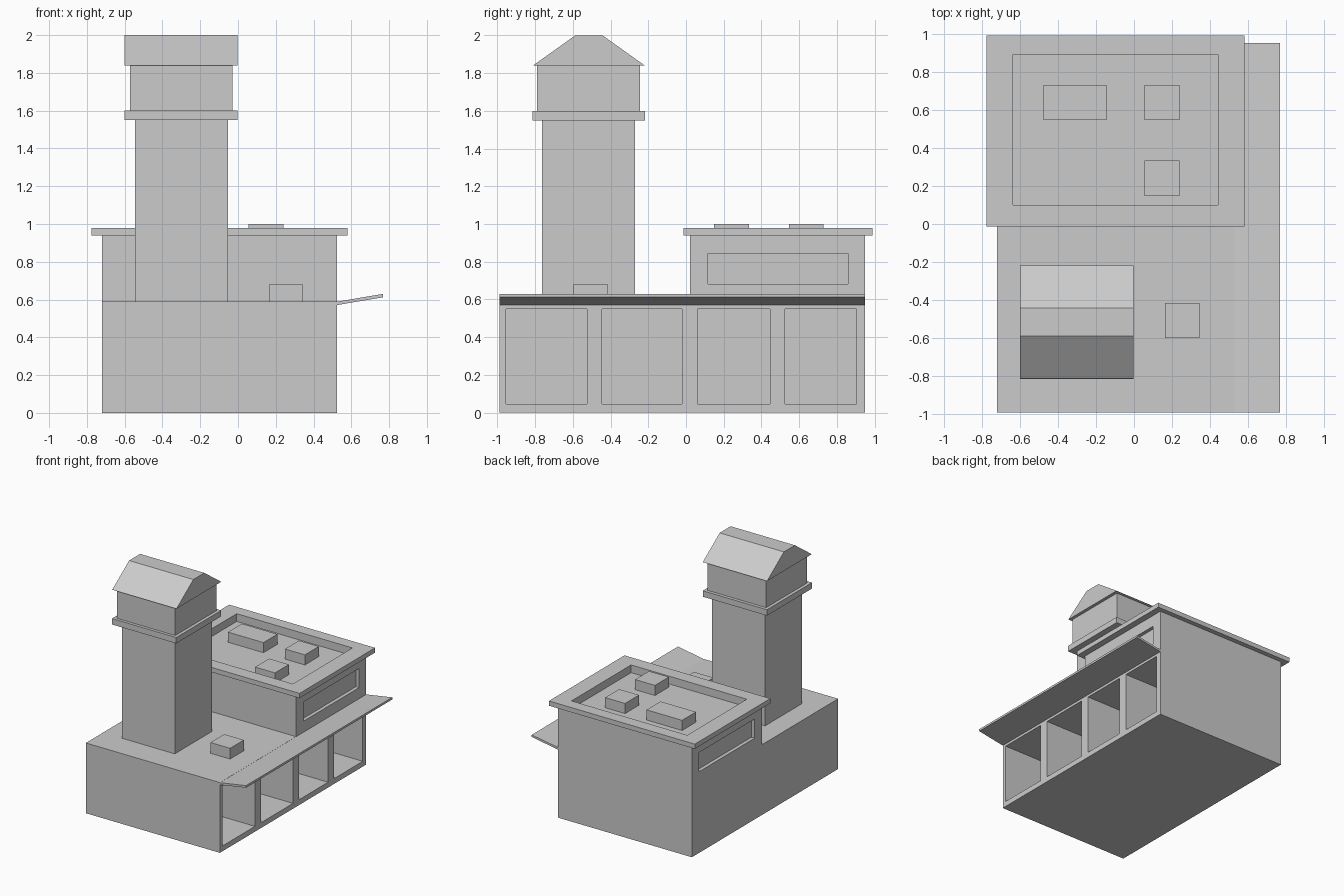
import bpy, bmesh

if "Cube" in bpy.data.objects:
    bpy.data.objects.remove(bpy.data.objects["Cube"])


def make(name, verts, faces):
    mesh = bpy.data.meshes.new(name)
    mesh.from_pydata(verts, [], faces)
    bm = bmesh.new()
    bm.from_mesh(mesh)
    bmesh.ops.recalc_face_normals(bm, faces=bm.faces)
    bm.to_mesh(mesh)
    bm.free()
    ob = bpy.data.objects.new(name, mesh)
    bpy.context.collection.objects.link(ob)
    return ob


def prism(name, profile, a, b, axis="x"):
    """Extrude a 2D profile from a to b: (y, z) along x, or (x, z) along y."""
    n = len(profile)
    place = (lambda p, t: (t, p[0], p[1])) if axis == "x" else (lambda p, t: (p[0], t, p[1]))
    verts = [place(p, t) for t in (a, b) for p in profile]
    faces = [tuple(range(n)), tuple(range(n, 2 * n))]
    faces += [(i, (i + 1) % n, n + (i + 1) % n, n + i) for i in range(n)]
    return make(name, verts, faces)


def box(name, x, y, z):
    return prism(name, [(y[0], z[0]), (y[1], z[0]), (y[1], z[1]), (y[0], z[1])], *x)


def cut(target, cutter):
    mod = target.modifiers.new("cut_" + cutter.name, "BOOLEAN")
    mod.operation = "DIFFERENCE"
    mod.solver = "EXACT"
    mod.object = cutter
    cutter.hide_render = True
    cutter.hide_set(True)


# stepped building: low front wing and taller rear block
body = prism("building_body", [(-0.99, 0), (0.95, 0), (0.95, 0.94), (0.02, 0.94),
                               (0.02, 0.59), (-0.99, 0.59)], -0.72, 0.525)

# rear roof slab with overhang and sunken centre
slab = box("roof_slab", (-0.775, 0.58), (-0.012, 0.99), (0.94, 0.98))
recess = box("roof_recess_cutter", (-0.635, 0.44), (0.10, 0.89), (0.915, 1.1))
cut(body, recess)
cut(slab, recess)

# four loading bays on the right side
for i, y in enumerate([(-0.955, -0.525), (-0.445, -0.02), (0.06, 0.445), (0.525, 0.905)]):
    cut(body, box(f"bay_cutter_{i + 1}", (-0.1, 0.7), y, (0.045, 0.55)))

# long shallow windows on both sides of the rear block
for side, x in (("left", (-0.8, -0.69)), ("right", (0.495, 0.6))):
    cut(body, box(f"window_cutter_{side}", x, (0.117, 0.858), (0.682, 0.843)))

# rooftop vents
vents = {
    "wide_roof_vent": ((-0.475, -0.145), (0.545, 0.73), (0.915, 1.0)),
    "rear_roof_vent": ((0.055, 0.24), (0.545, 0.73), (0.915, 1.0)),
    "front_roof_vent": ((0.055, 0.24), (0.148, 0.333), (0.915, 1.0)),
    "deck_vent": ((0.163, 0.345), (-0.598, -0.415), (0.59, 0.68)),
}
for name, dims in vents.items():
    box(name, *dims)

# upturned awning over the bays
prism("bay_awning", [(0.525, 0.571), (0.768, 0.612), (0.768, 0.63), (0.525, 0.589)],
      -0.99, 0.95, "y")

# tower: shaft, ledge, upper room and flat-topped gable roof
box("tower_shaft", (-0.545, -0.053), (-0.763, -0.27), (0.59, 1.55))
box("tower_ledge", (-0.6, -0.003), (-0.815, -0.218), (1.55, 1.60))
box("tower_room", (-0.573, -0.03), (-0.79, -0.245), (1.60, 1.84))
prism("tower_roof", [(-0.812, 1.84), (-0.218, 1.84), (-0.442, 2.0), (-0.588, 2.0)], -0.6, -0.003)
